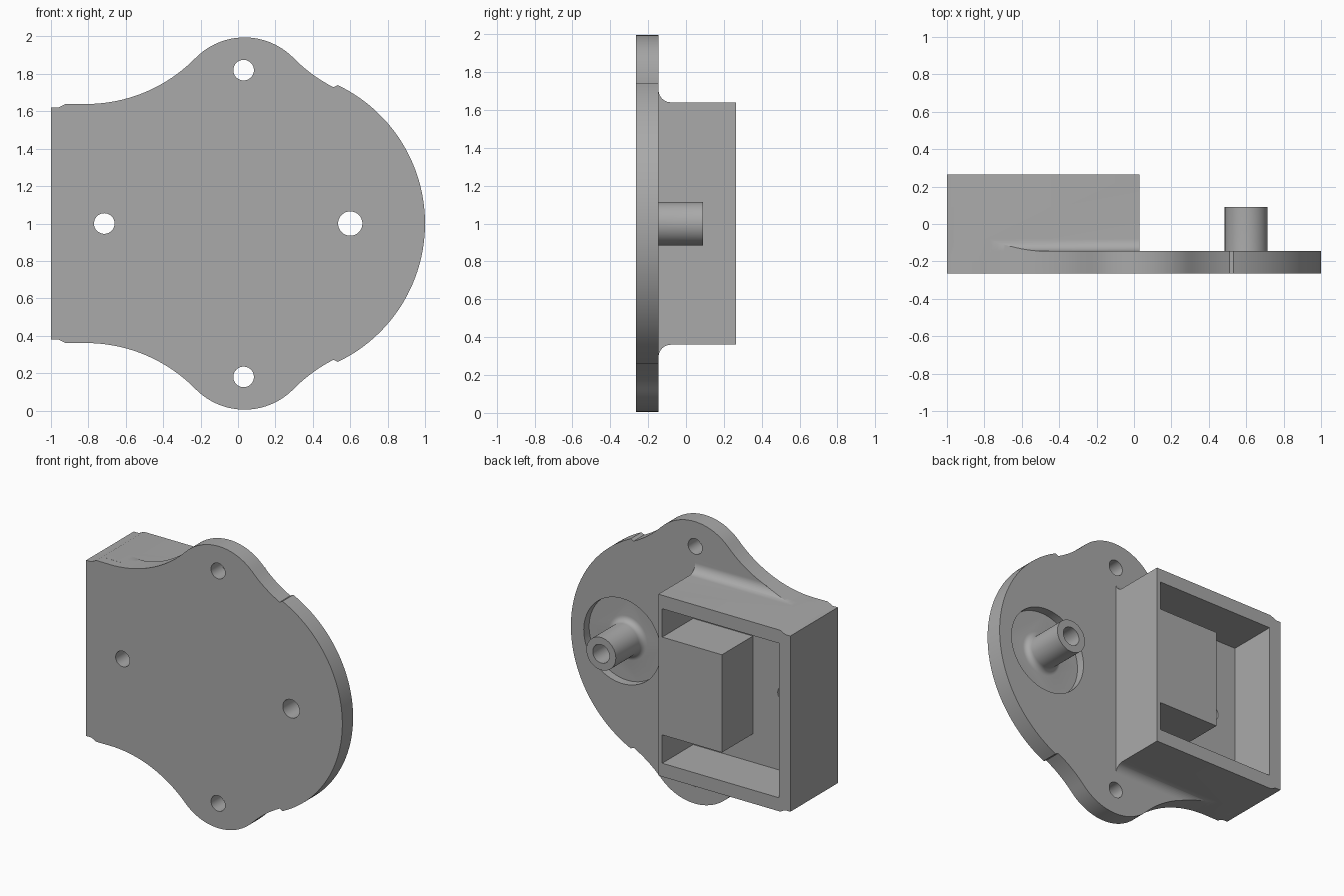
import bpy, bmesh
from math import sin, cos, radians, tau
from mathutils import Vector

if "Cube" in bpy.data.objects:
    bpy.data.objects.remove(bpy.data.objects["Cube"])

grey = bpy.data.materials.new("plain_grey")
grey.use_nodes = True
grey.diffuse_color = (0.4, 0.4, 0.4, 1)
grey.node_tree.nodes["Principled BSDF"].inputs["Base Color"].default_value = (0.4, 0.4, 0.4, 1)

FRONT, PLATE_BACK, BACK = -0.265, -0.145, 0.265
MID = 1.0


def finish(name, bm):
    bmesh.ops.recalc_face_normals(bm, faces=bm.faces)
    mesh = bpy.data.meshes.new(name)
    bm.to_mesh(mesh)
    bm.free()
    mesh.materials.append(grey)
    ob = bpy.data.objects.new(name, mesh)
    bpy.context.collection.objects.link(ob)
    return ob


def prism(name, points, start, end, axis="Y"):
    """Extrude a flat profile: (x, z) along Y, or (y, z) along X."""
    place = (lambda p, t: (p[0], t, p[1])) if axis == "Y" else (lambda p, t: (t, p[0], p[1]))
    bm = bmesh.new()
    face = bm.faces.new([bm.verts.new(place(p, start)) for p in points])
    grown = bmesh.ops.extrude_face_region(bm, geom=[face])["geom"]
    verts = [v for v in grown if isinstance(v, bmesh.types.BMVert)]
    shift = Vector(place((0, 0), end - start))
    bmesh.ops.translate(bm, verts=verts, vec=shift)
    return finish(name, bm)


def arc(cx, cz, r, a0, a1, n):
    angles = [radians(a0 + (a1 - a0) * i / n) for i in range(n + 1)]
    return [(cx + r * cos(a), cz + r * sin(a)) for a in angles]


def rect(x0, x1, z0, z1):
    return [(x0, z0), (x1, z0), (x1, z1), (x0, z1)]


def disc(name, x, z, r, start, end, n=48):
    ring = [(x + r * cos(tau * i / n), z + r * sin(tau * i / n)) for i in range(n)]
    return prism(name, ring, start, end)


def mirrored(upper):
    """Close an upper half outline with its reflection below mid height."""
    lower = [(x, 2 * MID - z) for x, z in reversed(upper) if abs(z - MID) > 1e-5]
    return upper + lower


def combine(target, other, operation):
    mod = target.modifiers.new(operation, "BOOLEAN")
    mod.operation, mod.object, mod.solver = operation, other, "EXACT"
    bpy.context.view_layer.objects.active = target
    bpy.ops.object.modifier_apply(modifier=mod.name)
    bpy.data.objects.remove(other)


# Mounting plate outline: round end, two lobes, flat end with stepped corners
corner = [(-0.92, 1.64), (-0.96, 1.62), (-1, 1.62)]
outline = mirrored(
    arc(0.18, MID, 0.82, 0, 64.5, 28)
    + arc(0.883, 2.459, 0.82, 243, 224.4, 10)
    + arc(0.035, 1.628, 0.367, 45.6, 134.4, 24)[1:]
    + arc(-0.813, 2.459, 0.82, -44.4, -90, 20)[1:]
    + corner)
body = prism("mounting_bracket", outline, FRONT, PLATE_BACK)

# Box housing behind the plate
combine(body, prism("housing", mirrored([(0.03, 1.64)] + corner), -0.2, BACK), "UNION")

# Concave fillets along the top and bottom of the housing, trimmed to the outline
r = 0.065
for side in (1, -1):
    curve = arc(PLATE_BACK + r, 1.64 + r, r, -90, -180, 10)
    profile = [(-0.2, 1.58), (PLATE_BACK + r, 1.58)] + curve + [(-0.2, 1.64 + r)]
    if side < 0:
        profile = [(y, 2 * MID - z) for y, z in profile]
    fillet = prism("fillet", profile, -1, 0.03, "X")
    combine(fillet, prism("trim", outline, FRONT, 0), "INTERSECT")
    combine(body, fillet, "UNION")

# Open cavity with a solid block against its inner wall
combine(body, prism("cavity", rect(-0.91, 0, 0.455, 1.545), -0.08, 0.4), "DIFFERENCE")
combine(body, prism("block", rect(-0.466, 0.015, 0.655, 1.345), -0.12, BACK), "UNION")

# Round recess with a hollow post rising from it
PX = 0.6
combine(body, disc("recess", PX, MID, 0.3, -0.205, 0, 64), "DIFFERENCE")
half = [(0, -0.23), (0.155, -0.23)] + arc(0.155, -0.165, 0.04, -90, -180, 6) + [(0.115, 0.09), (0, 0.09)]
bm = bmesh.new()
verts = [bm.verts.new((PX + d, y, MID)) for d, y in half]
edges = [bm.edges.new(pair) for pair in zip(verts, verts[1:])]
bmesh.ops.spin(bm, geom=verts + edges, cent=(PX, 0, MID), axis=(0, 1, 0), angle=tau, steps=48)
bmesh.ops.remove_doubles(bm, verts=bm.verts, dist=1e-4)
combine(body, finish("post", bm), "UNION")

# Through holes
for x, z, radius in ((0.03, 1.82, 0.055), (0.03, 0.18, 0.055), (-0.715, MID, 0.055), (PX, MID, 0.065)):
    combine(body, disc("hole", x, z, radius, -0.5, 0.5), "DIFFERENCE")

bpy.ops.object.select_all(action="DESELECT")
body.select_set(True)
bpy.context.view_layer.objects.active = body
bpy.ops.object.shade_smooth_by_angle(angle=radians(30))
